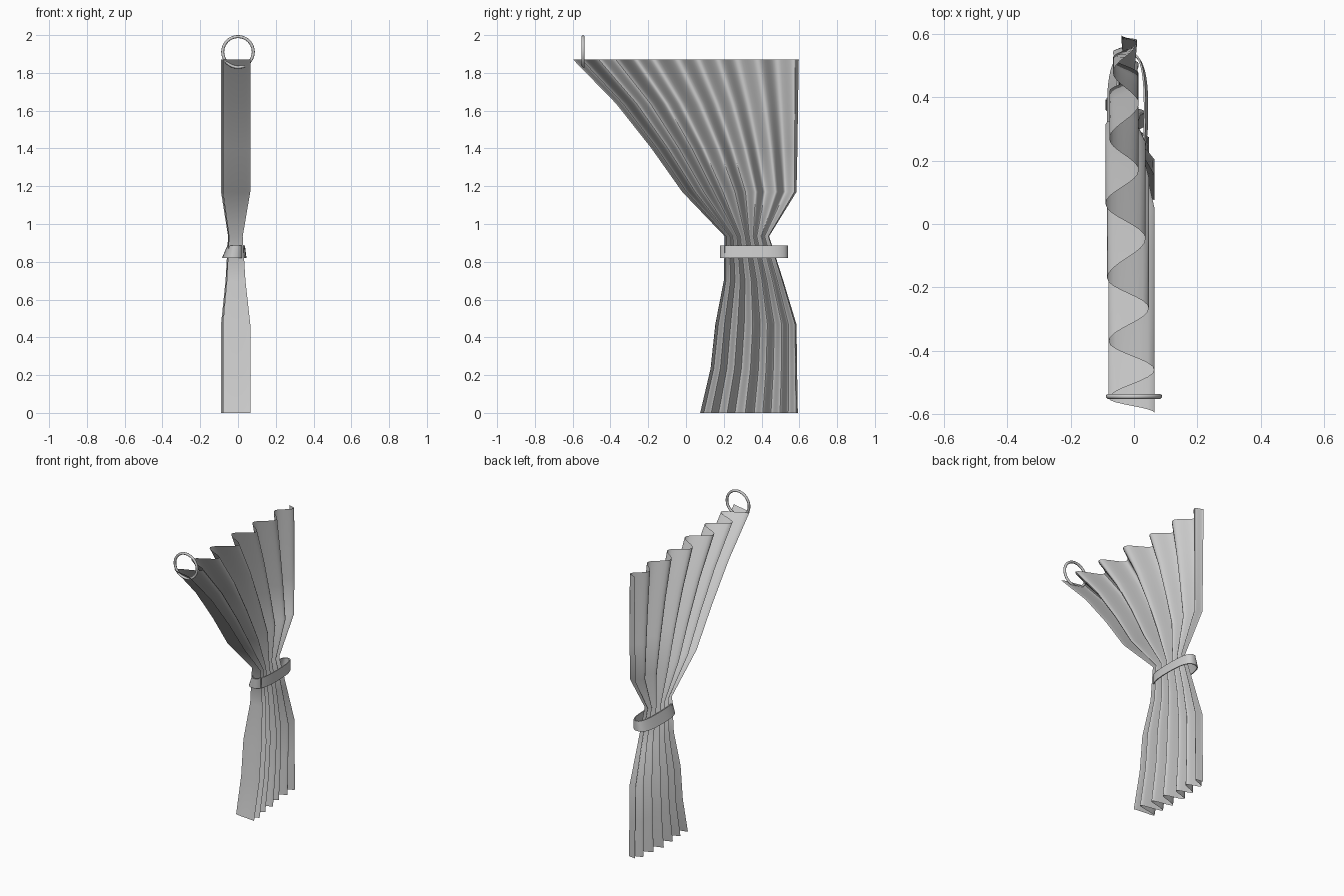
import bpy, math

if "Cube" in bpy.data.objects:
    bpy.data.objects.remove(bpy.data.objects["Cube"])


def make_mesh(name, verts, faces, angle=60):
    me = bpy.data.meshes.new(name)
    me.from_pydata(verts, [], faces)
    ob = bpy.data.objects.new(name, me)
    bpy.context.collection.objects.link(ob)
    bpy.ops.object.select_all(action='DESELECT')
    ob.select_set(True)
    bpy.context.view_layer.objects.active = ob
    bpy.ops.object.shade_smooth_by_angle(angle=math.radians(angle))
    return ob


# curtain: fold extremes of the top edge (x, y), alternating right and left
folds = [(.065, -.595), (-.08, -.55), (.065, -.46), (-.08, -.37), (.047, -.265),
         (-.085, -.17), (.037, -.045), (-.09, .065), (.015, .17), (-.078, .27),
         (.015, .38), (-.067, .48), (.01, .575), (-.04, .597)]
# rows: z, leading edge y, rear edge y, fold depth
rows = [(0, .075, .592, 1), (.234, .13, .588, 1), (.468, .155, .585, 1),
        (.70, .20, .515, .68), (.935, .205, .44, .5), (1.17, -.02, .585, 1),
        (1.403, -.185, .59, 1), (1.637, -.37, .593, 1), (1.87, -.597, .597, 1)]
STEPS = 8
profile = []
for (x0, y0), (x1, y1) in zip(folds, folds[1:]):
    for i in range(STEPS):
        f = i / STEPS
        ease = (1 - math.cos(math.pi * f)) / 2
        profile.append((x0 + (x1 - x0) * ease, y0 + (y1 - y0) * f))
profile.append(folds[-1])
ya, yb = folds[0][1], folds[-1][1]
verts, n = [], len(profile)
for z, lead, rear, depth in rows:
    for x, y in profile:
        t = (y - ya) / (yb - ya)
        verts.append((-.015 + (x + .015) * depth, lead + (rear - lead) * t, z))
faces = [(r * n + i, r * n + i + 1, (r + 1) * n + i + 1, (r + 1) * n + i)
         for r in range(len(rows) - 1) for i in range(n - 1)]
make_mesh("curtain", verts, faces)


# tie band: flattened loop, slightly wider at its lower edge
def loop_point(a, cx, rx, ry, z):
    c, s = math.cos(a), math.sin(a)
    return (cx + rx * math.copysign(abs(c) ** .75, c),
            .36 + ry * math.copysign(abs(s) ** .75, s), z)


SEG = 48
sections = [(-.02, .065, .18, .82), (-.01, .047, .18, .885),
            (-.01, .041, .173, .885), (-.02, .059, .173, .82)]
verts = [loop_point(2 * math.pi * i / SEG, *s) for s in sections for i in range(SEG)]
faces = [(r * SEG + i, r * SEG + (i + 1) % SEG,
          (r + 1) % 4 * SEG + (i + 1) % SEG, (r + 1) % 4 * SEG + i)
         for r in range(4) for i in range(SEG)]
make_mesh("tie_band", verts, faces, 40)

# hanging ring
bpy.ops.mesh.primitive_torus_add(location=(0, -.545, 1.911), rotation=(math.pi / 2, 0, 0),
                                 major_radius=.081, minor_radius=.008,
                                 major_segments=40, minor_segments=10)
ring = bpy.context.object
ring.name = "hanging_ring"
bpy.ops.object.shade_smooth_by_angle(angle=math.radians(60))
